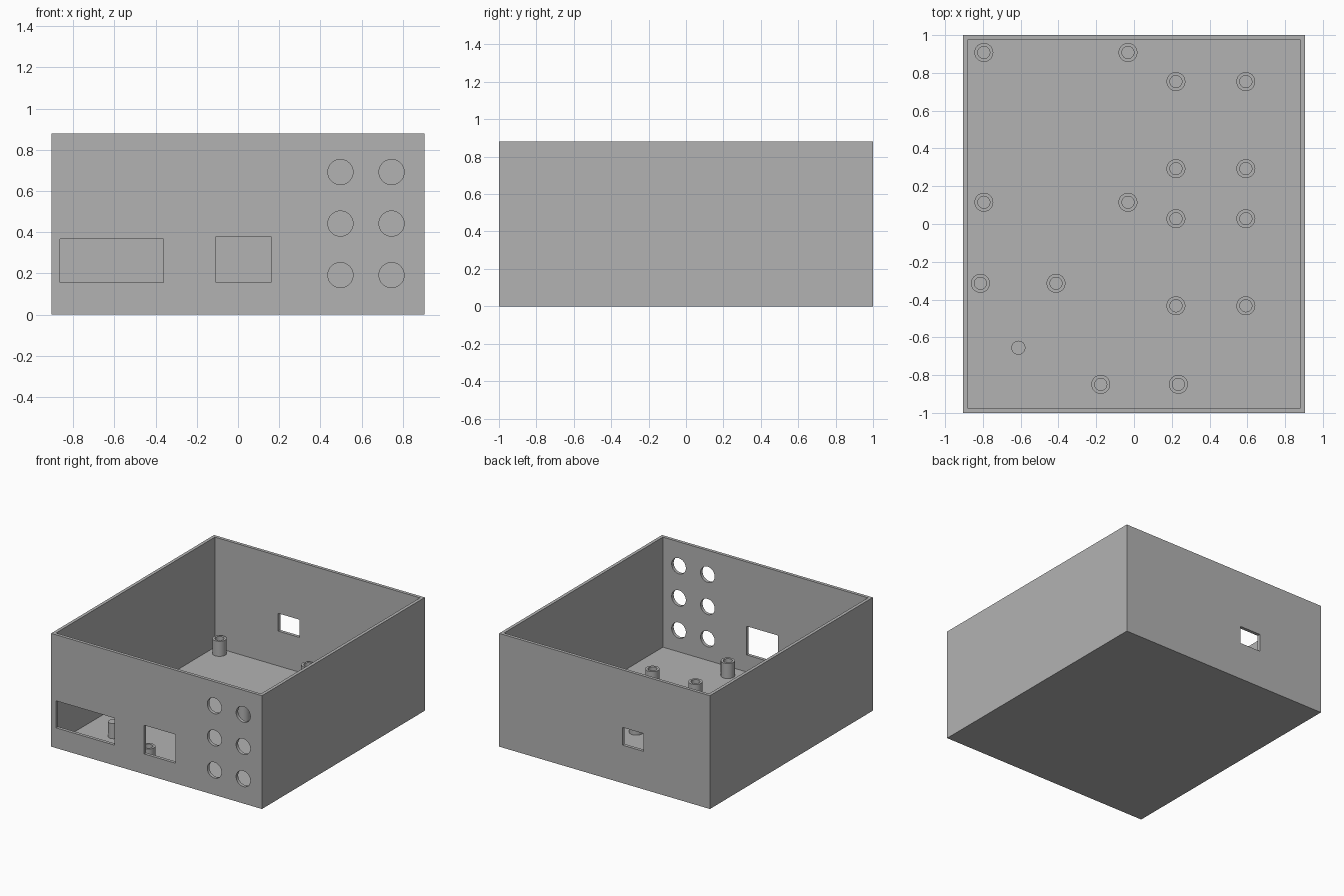
import bpy
import bmesh
from math import radians, pi
from mathutils import Matrix, Vector

cube = bpy.data.objects.get("Cube")
if cube:
    bpy.data.objects.remove(cube, do_unlink=True)

# Overall sizes
HALF_X, HALF_Y, HEIGHT = 0.906, 1.0, 0.88
WALL = 0.025
POST_TOP = 0.142

grey = bpy.data.materials.new("plain grey")
grey.use_nodes = True
grey.diffuse_color = (0.45, 0.45, 0.45, 1)
grey.node_tree.nodes["Principled BSDF"].inputs["Base Color"].default_value = grey.diffuse_color


def add_box(bm, low, high):
    low, high = Vector(low), Vector(high)
    size = high - low
    matrix = Matrix.Translation((low + high) / 2) @ Matrix.Diagonal((*size, 1))
    bmesh.ops.create_cube(bm, size=1, matrix=matrix)


def make_object(name, bm):
    bmesh.ops.recalc_face_normals(bm, faces=bm.faces)
    mesh = bpy.data.meshes.new(name)
    bm.to_mesh(mesh)
    bm.free()
    mesh.materials.append(grey)
    obj = bpy.data.objects.new(name, mesh)
    bpy.context.collection.objects.link(obj)
    return obj


def smooth(obj):
    bpy.ops.object.select_all(action="DESELECT")
    obj.select_set(True)
    bpy.context.view_layer.objects.active = obj
    bpy.ops.object.shade_smooth_by_angle(angle=radians(30))


# Solid block for the case
bm = bmesh.new()
add_box(bm, (-HALF_X, -HALF_Y, 0), (HALF_X, HALF_Y, HEIGHT))
case = make_object("open_case", bm)

# Cutter for the inside
bm = bmesh.new()
add_box(bm, (WALL - HALF_X, WALL - HALF_Y, WALL), (HALF_X - WALL, HALF_Y - WALL, HEIGHT + 0.2))
cavity = make_object("cavity_cutter", bm)

# Cutter for the front windows, front button holes and back port
bm = bmesh.new()
for x0, x1, z0, z1, side in (
    (-0.864, -0.362, 0.157, 0.367, -1),
    (-0.106, 0.161, 0.157, 0.38, -1),
    (-0.337, -0.155, 0.295, 0.433, 1),
):
    y = side * HALF_Y
    add_box(bm, (x0, y - 0.06, z0), (x1, y + 0.06, z1))
for x in (0.497, 0.745):
    for z in (0.192, 0.442, 0.692):
        bmesh.ops.create_cone(
            bm, cap_ends=True, segments=40, radius1=0.061, radius2=0.061, depth=0.12,
            matrix=Matrix.Translation((x, -HALF_Y, z)) @ Matrix.Rotation(pi / 2, 4, "X"))
openings = make_object("openings_cutter", bm)

# Cut the case, then remove the cutters
for cutter in (cavity, openings):
    mod = case.modifiers.new(cutter.name, "BOOLEAN")
    mod.operation = "DIFFERENCE"
    mod.solver = "EXACT"
    mod.object = cutter
graph = bpy.context.evaluated_depsgraph_get()
cut_mesh = bpy.data.meshes.new_from_object(case.evaluated_get(graph))
case.modifiers.clear()
case.data = cut_mesh
for cutter in (cavity, openings):
    bpy.data.objects.remove(cutter, do_unlink=True)
smooth(case)


# Hollow screw post: a closed ring profile spun around its axis
def screw_post(name, x, y):
    bm = bmesh.new()
    outer, inner, base = 0.05, 0.032, WALL - 0.005
    ring = [bm.verts.new((x + r, y, z)) for r, z in
            ((inner, base), (outer, base), (outer, POST_TOP), (inner, POST_TOP))]
    edges = [bm.edges.new((ring[i], ring[(i + 1) % 4])) for i in range(4)]
    bmesh.ops.spin(bm, geom=ring + edges, cent=(x, y, 0), axis=(0, 0, 1),
                   angle=2 * pi, steps=32, use_merge=True)
    bmesh.ops.remove_doubles(bm, verts=bm.verts, dist=0.0001)
    smooth(make_object(name, bm))


# Post groups, one for each board
groups = {
    "large_board_post": [(x, y) for x in (-0.795, -0.032) for y in (0.115, 0.908)],
    "side_board_post": [(x, y) for x in (0.222, 0.592) for y in (-0.433, 0.028, 0.293, 0.754)],
    "window_board_post": [(-0.813, -0.314), (-0.413, -0.314)],
    "front_board_post": [(-0.176, -0.849), (0.235, -0.849)],
}
for name, places in groups.items():
    for i, (x, y) in enumerate(places, 1):
        screw_post(f"{name}_{i}", x, y)

# Solid support peg behind the wide window
bm = bmesh.new()
depth = POST_TOP - WALL + 0.005
bmesh.ops.create_cone(bm, cap_ends=True, segments=32, radius1=0.037, radius2=0.037, depth=depth,
                      matrix=Matrix.Translation((-0.612, -0.655, POST_TOP - depth / 2)))
smooth(make_object("support_peg", bm))
